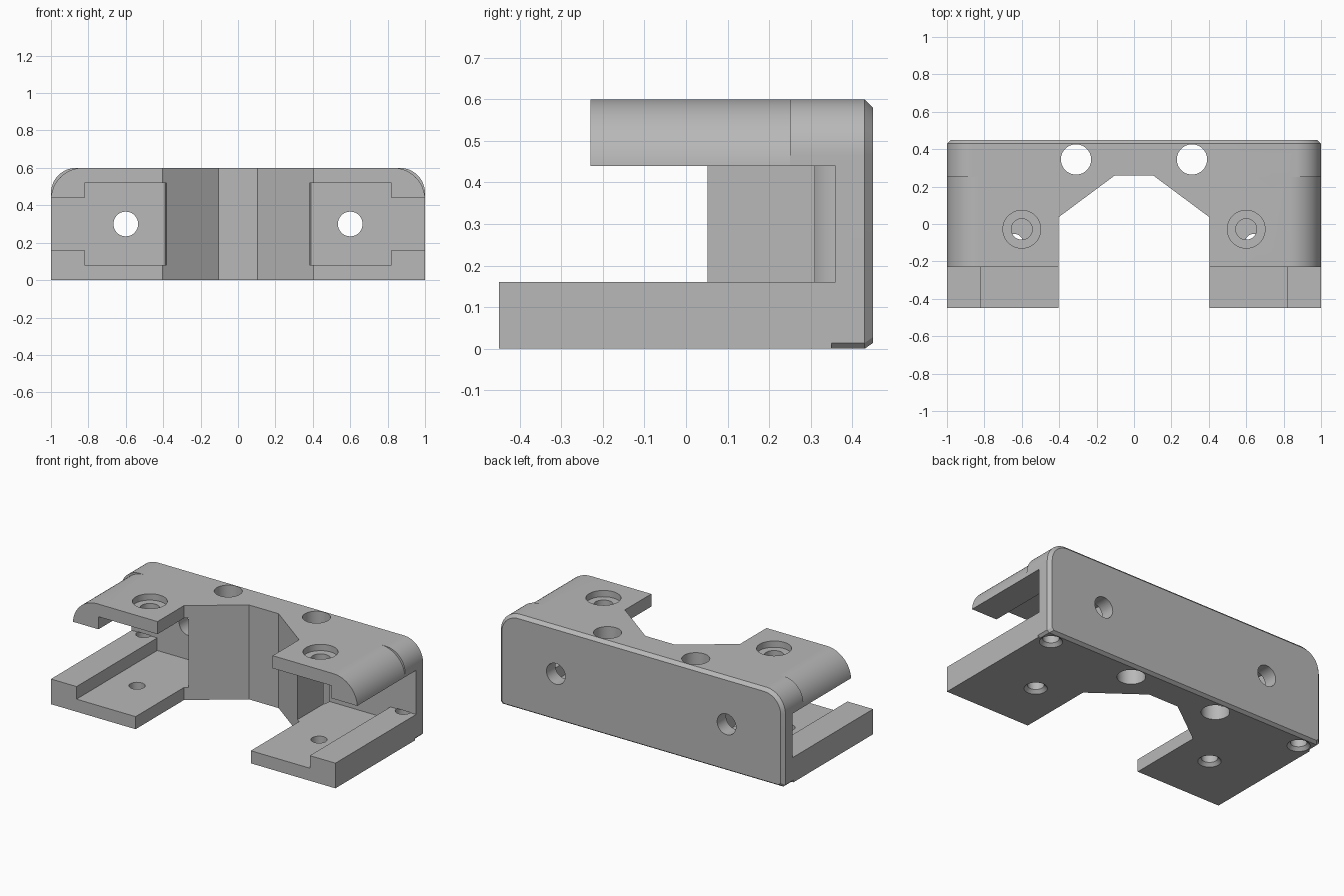
import bpy, bmesh, math
from mathutils import Vector

cube = bpy.data.objects.get("Cube")
if cube:
    bpy.data.objects.remove(cube, do_unlink=True)

grey = bpy.data.materials.new("plain grey")
grey.use_nodes = True
colour = (0.48, 0.48, 0.48, 1)
grey.diffuse_color = colour
grey.node_tree.nodes["Principled BSDF"].inputs["Base Color"].default_value = colour


def make(name, bm):
    bmesh.ops.recalc_face_normals(bm, faces=bm.faces)
    mesh = bpy.data.meshes.new(name)
    bm.to_mesh(mesh)
    bm.free()
    mesh.materials.append(grey)
    obj = bpy.data.objects.new(name, mesh)
    bpy.context.collection.objects.link(obj)
    return obj


def loft(name, rings):
    """Solid through a series of closed rings with equal point counts."""
    bm = bmesh.new()
    loops = [[bm.verts.new(p) for p in ring] for ring in rings]
    for a, b in zip(loops, loops[1:]):
        for i in range(len(a)):
            j = (i + 1) % len(a)
            bm.faces.new((a[i], a[j], b[j], b[i]))
    bm.faces.new(loops[0])
    bm.faces.new(loops[-1])
    return make(name, bm)


def box(name, x, y, z):
    return loft(name, [[(x[0], y[0], h), (x[1], y[0], h),
                        (x[1], y[1], h), (x[0], y[1], h)] for h in z])


def round_cutter(name, centre, axis, stations, sides=48):
    """Turned cutter; stations are (distance along axis, radius)."""
    rings = []
    for d, r in stations:
        ring = []
        for i in range(sides):
            a = 2 * math.pi * i / sides
            u, v = r * math.cos(a), r * math.sin(a)
            offset = Vector((u, v, d)) if axis == "z" else Vector((u, d, v))
            ring.append(Vector(centre) + offset)
        rings.append(ring)
    return loft(name, rings)


def combine(target, other, operation):
    mod = target.modifiers.new(other.name, "BOOLEAN")
    mod.object, mod.operation, mod.solver = other, operation, "EXACT"
    bpy.context.view_layer.objects.active = target
    bpy.ops.object.modifier_apply(modifier=mod.name)
    bpy.data.objects.remove(other, do_unlink=True)


def outline(y, radius, chamfer=0, inset=0):
    """Front outline with rounded top corners and optional bottom chamfers."""
    w, top, low = 1 - inset, 0.6 - inset, inset * 0.7
    half = [(w - chamfer, low), (w, low + chamfer)] if chamfer else [(w, low)]
    for i in range(17):
        a = math.pi / 2 * i / 16
        half.append((w - radius + radius * math.cos(a),
                     top - radius + radius * math.sin(a)))
    pts = half + [(-x, z) for x, z in reversed(half)]
    return [(x, y, z) for x, z in pts]


# Main block: softer front section and fuller, chamfered rear section
body = loft("bracket_body", [outline(-0.45, 0.17), outline(0.35, 0.17)])
rear = loft("rear_section", [outline(0.25, 0.135, 0.014),
                             outline(0.43, 0.135, 0.014),
                             outline(0.45, 0.115, 0.014, 0.02)])
combine(body, rear, "UNION")

# Upper deck stops short of the lower deck
combine(body, box("deck_cut", (-2, 2), (-1, -0.23), (0.16, 1)), "DIFFERENCE")

# Central notch with slanted cheeks
notch = [(-0.405, -1), (0.405, -1), (0.405, 0.035),
         (0.105, 0.258), (-0.105, 0.258), (-0.405, 0.035)]
combine(body, loft("notch_cut", [[(x, y, z) for x, y in notch]
                                 for z in (-0.5, 1)]), "DIFFERENCE")

for s in (-1, 1):
    # Side slot and deeper inner pocket
    cutters = [
        box("slot_cut", sorted((s * 0.6, s * 2)), (-1, 0.36), (0.16, 0.44)),
        box("pocket_cut", sorted((s * 0.383, s * 0.82)), (-1, 0.36), (0.08, 0.52)),
        # Vertical through hole and rear wall hole
        round_cutter("through_hole", (s * 0.31, 0.345, 0), "z",
                     [(-0.5, 0.081), (1, 0.081)]),
        round_cutter("rear_hole", (s * 0.6, 0, 0.3), "y",
                     [(0.3, 0.066), (0.6, 0.066)]),
        # Counterbored screw hole in the upper deck
        round_cutter("upper_hole", (s * 0.6, -0.028, 0), "z",
                     [(0.48, 0.056), (0.7, 0.056)]),
        round_cutter("upper_bore", (s * 0.6, -0.028, 0), "z",
                     [(0.56, 0.101), (0.7, 0.101)]),
        # Countersunk holes in the lower deck
        round_cutter("lower_hole", (s * 0.64, -0.1, 0), "z",
                     [(-0.02, 0.085), (0.02, 0.047), (0.12, 0.047)]),
        round_cutter("corner_hole", (s * 0.912, 0.358, 0), "z",
                     [(-0.02, 0.085), (0.02, 0.047), (0.162, 0.047)]),
    ]
    for cutter in cutters:
        combine(body, cutter, "DIFFERENCE")

# Smooth the curved surfaces, keep machined edges crisp
bpy.ops.object.select_all(action="DESELECT")
body.select_set(True)
bpy.context.view_layer.objects.active = body
bpy.ops.object.shade_smooth_by_angle(angle=math.radians(25))
